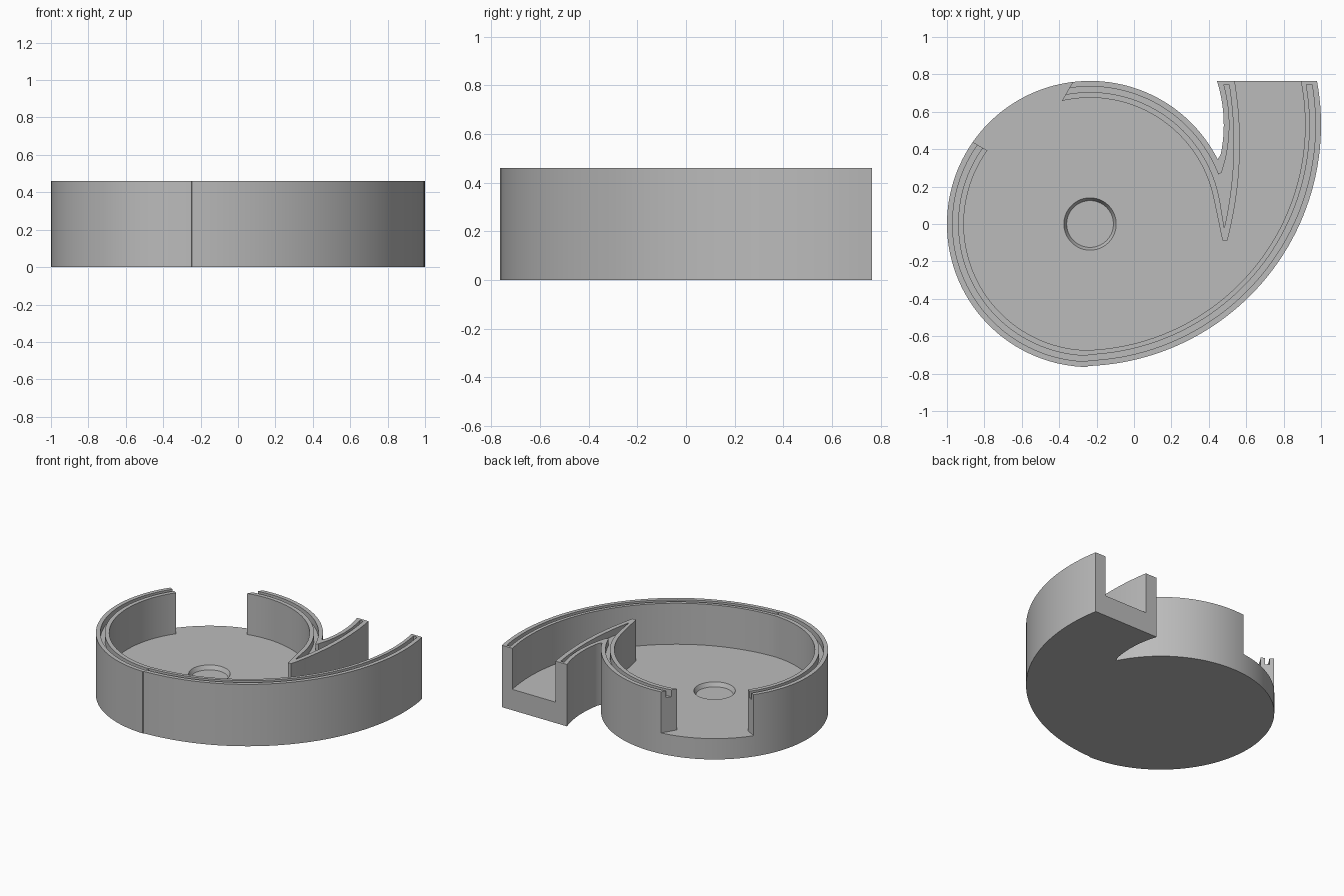
import bpy, bmesh
from math import radians, degrees, asin, cos, sin
from mathutils import Vector

if "Cube" in bpy.data.objects:
    bpy.data.objects.remove(bpy.data.objects["Cube"])

HEIGHT, FLOOR, GROOVE = 0.46, 0.155, 0.41
DRUM = Vector((-0.235, 0))       # centre of the round chamber
SCROLL = Vector((-0.29, 0.53))   # centre of the widening scroll
END = 0.765                      # outlet end plane

grey = bpy.data.materials.new("plain grey")
grey.use_nodes = True
grey.diffuse_color = (0.5, 0.5, 0.5, 1)
grey.node_tree.nodes["Principled BSDF"].inputs["Base Color"].default_value = grey.diffuse_color


def arc(centre, r, start, stop, n):
    angles = [radians(start + (stop - start) * i / n) for i in range(n + 1)]
    return [centre + Vector((cos(a), sin(a))) * r for a in angles]


def angle_at(centre, r, y):
    return degrees(asin((y - centre.y) / r))


def scroll(r, y_end):
    """Outlet end down to the bottom of the drum."""
    return arc(SCROLL, r, angle_at(SCROLL, r, y_end), -88, 48)


def drum(r, y_end):
    """Bottom of the drum, clockwise round to the tongue side."""
    return arc(DRUM, r, -91, angle_at(DRUM, r, y_end) - 360, 96)


def outlet_rise(r, y0, y1):
    return arc(SCROLL, r, angle_at(SCROLL, r, y0), angle_at(SCROLL, r, y1), 14)


def tongue_side(x_max, y0, y1, n=20):
    """Gently bowed channel side of the tongue."""
    ys = [y0 + (y1 - y0) * i / n for i in range(n + 1)]
    return [Vector((x_max - (y - 0.43) ** 2 / 4.03, y)) for y in ys]


def finish(bm, name):
    bmesh.ops.recalc_face_normals(bm, faces=bm.faces)
    mesh = bpy.data.meshes.new(name)
    bm.to_mesh(mesh)
    bm.free()
    obj = bpy.data.objects.new(name, mesh)
    bpy.context.collection.objects.link(obj)
    mesh.materials.append(grey)
    return obj


def prism(name, outline, z0, z1):
    bm = bmesh.new()
    face = bm.faces.new([bm.verts.new((p.x, p.y, z0)) for p in outline])
    top = bmesh.ops.extrude_face_region(bm, geom=[face])["geom"]
    verts = [v for v in top if isinstance(v, bmesh.types.BMVert)]
    bmesh.ops.translate(bm, verts=verts, vec=(0, 0, z1 - z0))
    return finish(bm, name)


# Solid body
housing = prism("scroll_housing",
                scroll(1.29, END) + drum(0.765, 0.345) + outlet_rise(0.77, 0.345, END)[1:],
                0, HEIGHT)

# Chamber and outlet channel
chamber = prism("chamber_cutter",
                scroll(1.205, 0.85) + drum(0.675, 0.15)
                + [Vector((0.473, -0.088))] + tongue_side(0.566, -0.088, 0.85),
                FLOOR, 0.6)

# Seal groove following the wall tops
groove = prism("groove_cutter",
               scroll(1.26, 0.745) + drum(0.735, 0.265) + outlet_rise(0.80, 0.275, 0.745)
               + tongue_side(0.533, 0.745, -0.02) + drum(0.705, 0.12)[::-1]
               + scroll(1.23, 0.745)[::-1],
               GROOVE, 0.6)

# Square-cornered side opening through the wall
corner = Vector((-0.6, 0.287))
u, v = Vector((0.5, 0.866)), Vector((-0.866, 0.5))
opening = prism("opening_cutter",
                [corner, corner + u * 0.8, corner + (u + v) * 0.8, corner + v * 0.8],
                FLOOR, 0.6)

# Shallow tapered hub recess
bm = bmesh.new()
bmesh.ops.create_cone(bm, cap_ends=True, segments=64, radius1=0.125, radius2=0.155, depth=0.06)
bmesh.ops.translate(bm, verts=bm.verts, vec=(DRUM.x, DRUM.y, FLOOR))
recess = finish(bm, "recess_cutter")

bpy.context.view_layer.objects.active = housing
housing.select_set(True)
for cutter in (chamber, groove, opening, recess):
    cutter.hide_render = True
    mod = housing.modifiers.new(cutter.name, "BOOLEAN")
    mod.operation, mod.solver, mod.object = "DIFFERENCE", "EXACT", cutter
    bpy.ops.object.modifier_apply(modifier=mod.name)
    bpy.data.objects.remove(cutter)

bpy.ops.object.shade_smooth_by_angle(angle=radians(30))
